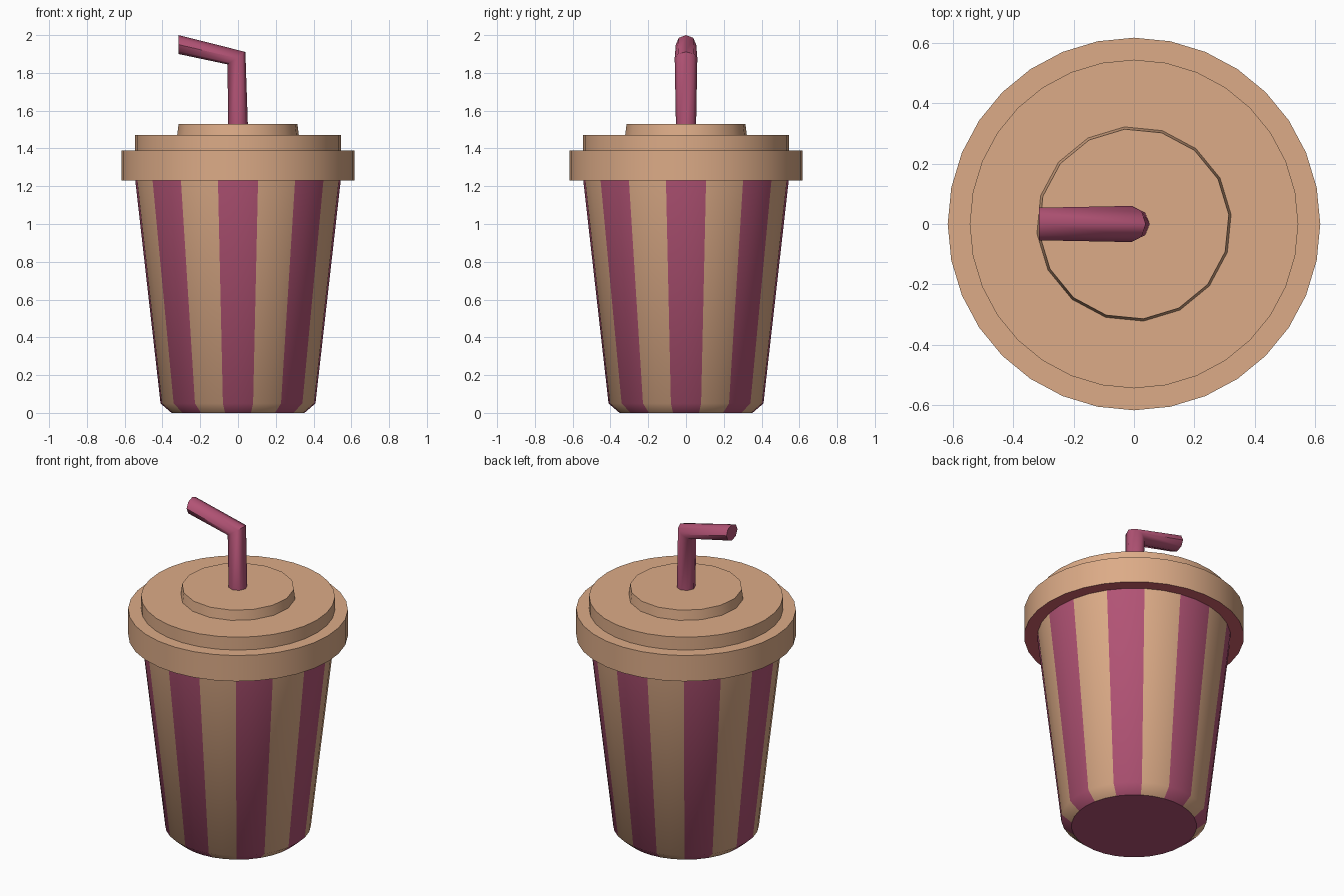
import bpy, bmesh, math

if "Cube" in bpy.data.objects:
    bpy.data.objects.remove(bpy.data.objects["Cube"])


def material(name, rgb):
    lin = [(c / 255 / 12.92) if c < 10 else ((c / 255 + 0.055) / 1.055) ** 2.4 for c in rgb]
    m = bpy.data.materials.new(name)
    m.diffuse_color = (*lin, 1)
    m.use_nodes = True
    m.node_tree.nodes["Principled BSDF"].inputs["Base Color"].default_value = m.diffuse_color
    return m


tan = material("tan", (220, 171, 135))
berry = material("berry", (178, 83, 117))
red = material("dusty red", (212, 98, 110))


def loft(name, rings, mats, smooth=50):
    """Bridge equally sized rings of points and cap both ends."""
    bm = bmesh.new()
    rows = [[bm.verts.new(p) for p in r] for r in rings]
    n = len(rows[0])
    for a, b in zip(rows, rows[1:]):
        for i in range(n):
            j = (i + 1) % n
            bm.faces.new((a[i], a[j], b[j], b[i]))
    bm.faces.new(rows[0][::-1])
    bm.faces.new(rows[-1])
    bm.normal_update()
    me = bpy.data.meshes.new(name)
    bm.to_mesh(me)
    bm.free()
    ob = bpy.data.objects.new(name, me)
    bpy.context.collection.objects.link(ob)
    for m in mats:
        me.materials.append(m)
    me.shade_smooth()
    me.set_sharp_from_angle(angle=math.radians(smooth))
    return ob


def turned(name, profile, mats, sides=32, phase=0.0, smooth=50):
    """Round part from (radius, height) pairs, bottom to top."""
    angles = [math.radians(phase + 360 * i / sides) for i in range(sides)]
    rings = [[(r * math.cos(a), r * math.sin(a), z) for a in angles] for r, z in profile]
    return loft(name, rings, mats, smooth)


# striped cup: eight berry stripes of 22.5 degrees, centred on the axes
cup = turned("cup", [(0.352, 0), (0.41, 0.05), (0.545, 1.24)], [tan, berry])
for p in cup.data.polygons:
    if abs(p.normal.z) > 0.9:
        p.material_index = 1
        p.use_smooth = False
    else:
        a = math.degrees(math.atan2(p.center.y, p.center.x))
        p.material_index = 1 - round(a / 22.5) % 2 if abs(a) >= 0 else 0

# stepped lid with a red underside
lid = turned("lid", [(0.618, 1.23), (0.618, 1.39), (0.545, 1.39), (0.545, 1.47)], [tan, red], smooth=40)
for p in lid.data.polygons:
    if p.normal.z < -0.9:
        p.material_index = 1

# raised disc in the middle of the lid
turned("lid_centre", [(0.325, 1.46), (0.316, 1.53)], [tan], 16, 5.6, 40)

# bent straw: base ring, mitred elbow ring, upright end ring
# each is centre x, centre z, x reach, y reach, z reach
straw_rings = [(0, 1.5, 0.053, 0.053, 0),
               (-0.008, 1.878, 0.047, 0.06, 0.033),
               (-0.315, 1.95, 0, 0.054, 0.05)]
octagon = [math.radians(45 * i) for i in range(8)]
loft("straw", [[(x + rx * math.cos(a), ry * math.sin(a), z + rz * math.cos(a)) for a in octagon]
               for x, z, rx, ry, rz in straw_rings], [berry], 50)
